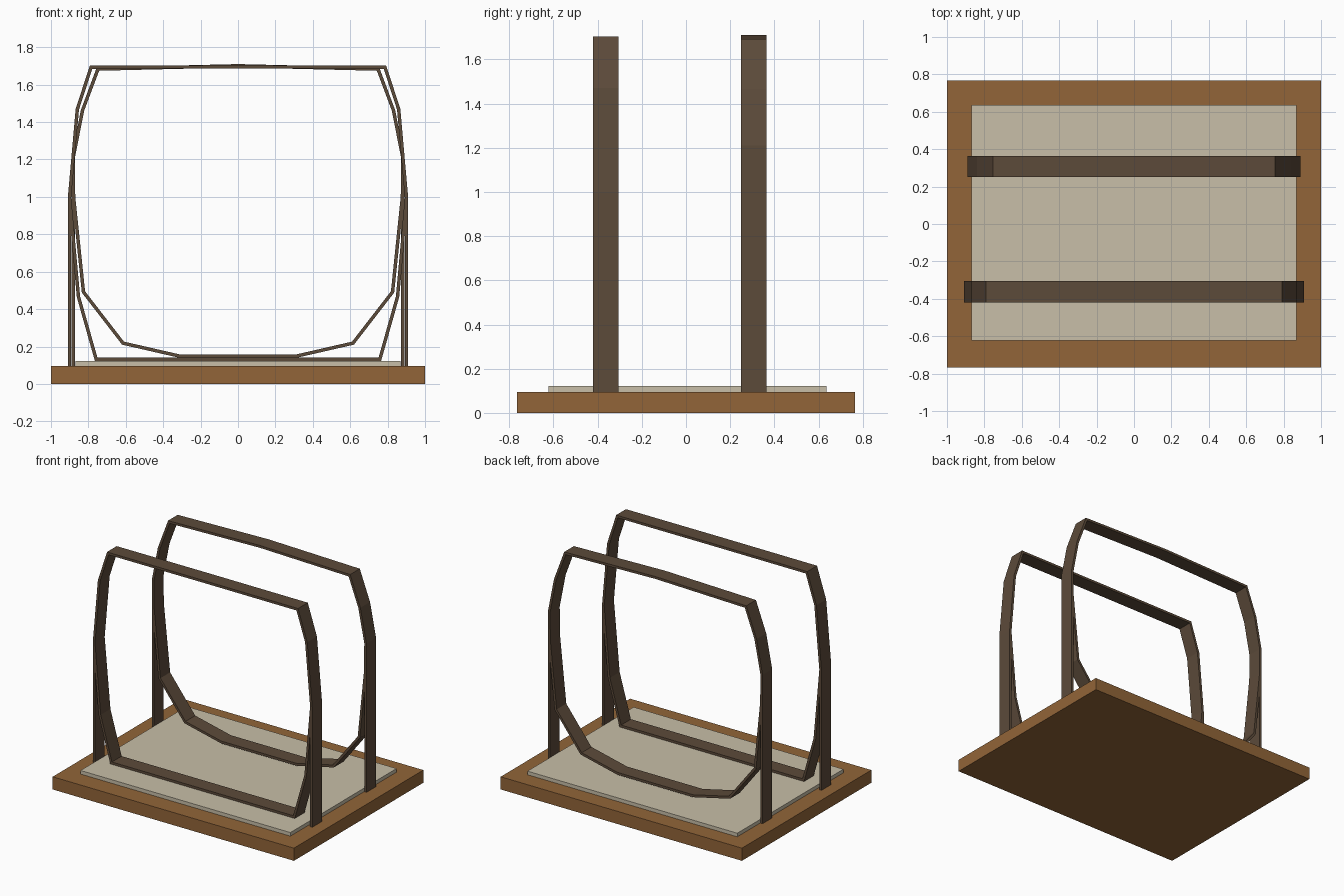
import bpy
import bmesh
from mathutils import Vector

if "Cube" in bpy.data.objects:
    bpy.data.objects.remove(bpy.data.objects["Cube"])


def material(name, rgb):
    m = bpy.data.materials.new(name)
    m.diffuse_color = (*rgb, 1)
    m.use_nodes = True
    m.node_tree.nodes["Principled BSDF"].inputs["Base Color"].default_value = m.diffuse_color
    return m


WOOD = material("warm_wood", (0.287, 0.130, 0.040))
FRAME = material("dark_brown", (0.107, 0.069, 0.042))
PAD = material("beige", (0.578, 0.521, 0.392))


def finish(name, bm, mat):
    bmesh.ops.recalc_face_normals(bm, faces=bm.faces)
    me = bpy.data.meshes.new(name)
    bm.to_mesh(me)
    bm.free()
    me.materials.append(mat)
    ob = bpy.data.objects.new(name, me)
    bpy.context.collection.objects.link(ob)


def box(name, x, y, z, mat):
    bm = bmesh.new()
    bmesh.ops.create_cube(bm, size=1)
    for v in bm.verts:
        v.co = [r[0] + (c + 0.5) * (r[1] - r[0]) for c, r in zip(v.co, (x, y, z))]
    finish(name, bm, mat)


def hoop(name, half, y, t, mat):
    """Closed flat-bar loop; half is the right outer outline from top to bottom."""
    mirrored = [(-x, z) for x, z in reversed(half) if x > 0]
    outer = [Vector(p) for p in half + mirrored]
    n = len(outer)
    inner = []
    for i, p in enumerate(outer):
        a = (p - outer[i - 1]).normalized()
        b = (outer[(i + 1) % n] - p).normalized()
        na, nb = Vector((a.y, -a.x)), Vector((b.y, -b.x))
        inner.append(p + (na + nb) * t / (1 + na.dot(nb)))
    bm = bmesh.new()
    rings = [[bm.verts.new((p.x, yy, p.y)) for p in loop]
             for loop, yy in ((outer, y[0]), (outer, y[1]), (inner, y[1]), (inner, y[0]))]
    for k in range(4):
        r, s = rings[k], rings[(k + 1) % 4]
        for i in range(n):
            j = (i + 1) % n
            bm.faces.new((r[i], r[j], s[j], s[i]))
    finish(name, bm, mat)


# Base board and pad
box("base_board", (-1, 1), (-0.766, 0.766), (0, 0.095), WOOD)
box("pad", (-0.87, 0.87), (-0.622, 0.635), (0.095, 0.122), PAD)

# Upright hoops of flat bar
FRONT_Y, REAR_Y = (-0.42, -0.305), (0.25, 0.364)
T = 0.018
hoop("front_hoop", [(0, 1.704), (0.792, 1.703), (0.868, 1.47), (0.91, 0.995),
                    (0.862, 0.465), (0.765, 0.122)], FRONT_Y, T, FRAME)
hoop("rear_hoop", [(0, 1.71), (0.755, 1.692), (0.84, 1.465), (0.89, 1.21), (0.888, 1.0),
                   (0.835, 0.488), (0.62, 0.21), (0.315, 0.14)], REAR_Y, T, FRAME)

# Straight posts carrying the hoops
for s, side in ((-1, "left"), (1, "right")):
    for name, x, y, top in (("front", 0.91, FRONT_Y, 0.995), ("rear", 0.89, REAR_Y, 1.21)):
        xs = sorted((s * x, s * (x - T)))
        box(f"{name}_{side}_post", xs, y, (0.09, top), FRAME)
